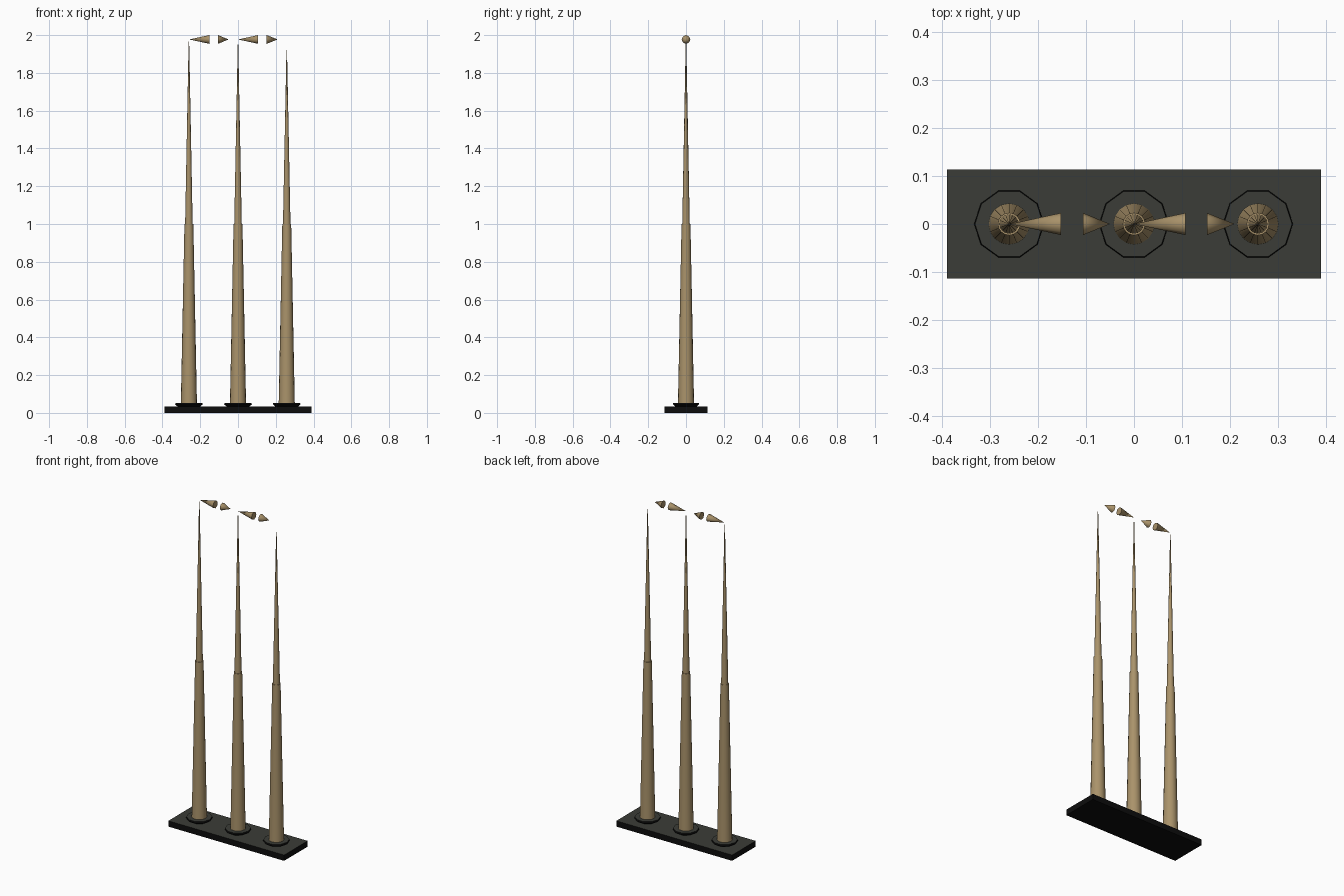
import bpy, bmesh, math
from mathutils import Matrix

if "Cube" in bpy.data.objects:
    bpy.data.objects.remove(bpy.data.objects["Cube"])


def material(name, rgb):
    m = bpy.data.materials.new(name)
    m.diffuse_color = (*rgb, 1.0)
    m.use_nodes = True
    m.node_tree.nodes["Principled BSDF"].inputs["Base Color"].default_value = m.diffuse_color
    return m


TAN = material("tan wood", (0.40, 0.29, 0.145))
DARK = material("dark charcoal", (0.043, 0.046, 0.038))
BLACK = material("black", (0.004, 0.004, 0.004))


def blacken_sides(ob):
    """Every face that does not look up becomes black."""
    ob.data.materials.append(BLACK)
    for p in ob.data.polygons:
        p.material_index = 0 if p.normal.z > 0.5 else 1


def smooth(ob):
    bpy.ops.object.select_all(action='DESELECT')
    ob.select_set(True)
    bpy.context.view_layer.objects.active = ob
    bpy.ops.object.shade_smooth_by_angle(angle=math.radians(50))


def lathe(name, profile, sides, mat, matrix):
    """Spin (radius, height) pairs around the local z axis; zero radius is a point."""
    bm = bmesh.new()
    rings = []
    for r, z in profile:
        if r == 0:
            rings.append([bm.verts.new((0, 0, z))])
        else:
            rings.append([bm.verts.new((r * math.cos(2 * math.pi * i / sides),
                                        r * math.sin(2 * math.pi * i / sides), z))
                          for i in range(sides)])
    for a, b in zip(rings, rings[1:]):
        for i in range(sides):
            j = (i + 1) % sides
            if len(b) == 1:
                bm.faces.new((a[i], a[j], b[0]))
            else:
                bm.faces.new((a[i], a[j], b[j], b[i]))
    for ring in (rings[0], rings[-1]):
        if len(ring) > 1:
            bm.faces.new(ring)
    bmesh.ops.recalc_face_normals(bm, faces=bm.faces)
    me = bpy.data.meshes.new(name)
    bm.to_mesh(me)
    bm.free()
    me.materials.append(mat)
    ob = bpy.data.objects.new(name, me)
    ob.matrix_world = matrix
    bpy.context.collection.objects.link(ob)
    smooth(ob)
    return ob


# Base plate: charcoal top, black sides and underside
bpy.ops.mesh.primitive_cube_add(size=1, location=(0, 0, 0.0175))
plate = bpy.context.object
plate.name = "base_plate"
plate.data.transform(Matrix.Diagonal((0.778, 0.226, 0.035, 1)))
plate.data.materials.append(DARK)
blacken_sides(plate)

# Three posts: collar, lower shaft and slimmer pointed upper shaft
for label, x, tip in (("left", -0.26, 1.965), ("middle", 0.0, 1.95), ("right", 0.258, 1.92)):
    at = Matrix.Translation((x, 0, 0))
    collar = lathe(label + "_collar", [(0.06, 0.034), (0.073, 0.045), (0.071, 0.053)], 10, DARK, at)
    blacken_sides(collar)
    lathe(label + "_lower_shaft", [(0.043, 0.03), (0.0235, 1.0)], 16, TAN, at)
    lathe(label + "_upper_shaft", [(0.020, 0.995), (0.0015, tip)], 16, TAN, at)

# Horizontal spikes near the top, lying along x (wide end, point)
for label, wide, point in (("first", -0.152, -0.258), ("second", -0.106, -0.05),
                           ("third", 0.107, 0.0), ("fourth", 0.152, 0.21)):
    d = 1 if point > wide else -1
    m = Matrix.Translation((wide, 0, 1.977)) @ Matrix.Rotation(d * math.pi / 2, 4, 'Y')
    lathe(label + "_top_spike", [(0.023, 0), (0, abs(point - wide))], 8, TAN, m)
